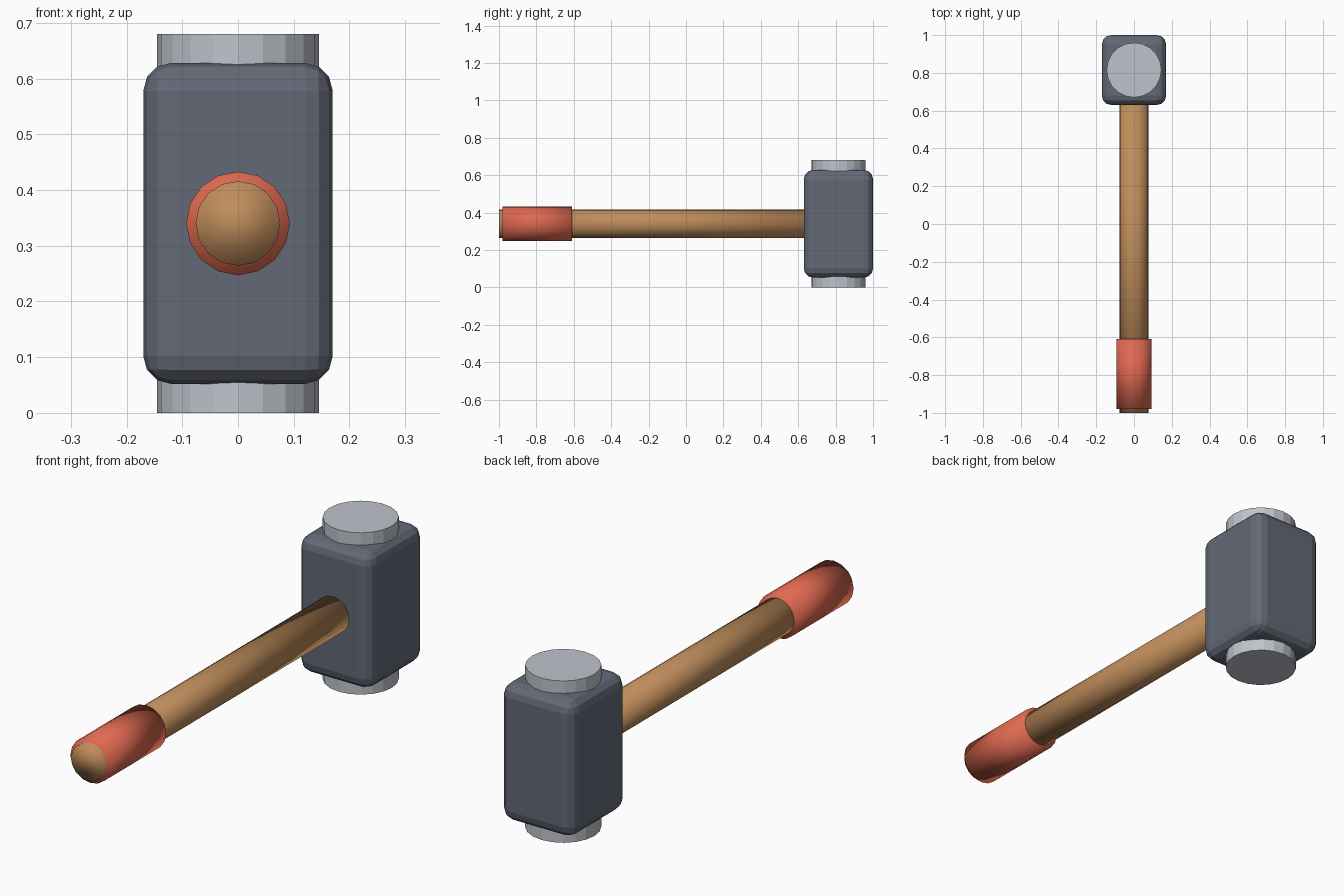
import bpy, bmesh, math
from mathutils import Matrix

if "Cube" in bpy.data.objects:
    bpy.data.objects.remove(bpy.data.objects["Cube"])


def material(name, rgb):
    m = bpy.data.materials.new(name)
    m.diffuse_color = (*rgb, 1)
    m.use_nodes = True
    m.node_tree.nodes["Principled BSDF"].inputs["Base Color"].default_value = m.diffuse_color
    return m


DARK = material("dark steel", (0.125, 0.14, 0.18))
LIGHT = material("light steel", (0.52, 0.55, 0.60))
WOOD = material("wood", (0.52, 0.265, 0.105))
RED = material("red grip", (0.73, 0.14, 0.08))

HEAD_Y = 0.815   # centre of the head along the handle
MID_Z = 0.34     # height of the handle axis


def finish(name, bm, mat, smooth=False):
    me = bpy.data.meshes.new(name)
    bmesh.ops.recalc_face_normals(bm, faces=bm.faces)
    for f in bm.faces:
        f.smooth = smooth
    bm.to_mesh(me)
    bm.free()
    me.materials.append(mat)
    ob = bpy.data.objects.new(name, me)
    bpy.context.collection.objects.link(ob)
    return ob


def cylinder(name, radius, sides, start, end, axis, mat, smooth=False):
    """Cylinder between two positions along the y or z axis of the hammer."""
    mid = (start + end) / 2
    if axis == 'Y':
        mx = Matrix.Translation((0, mid, MID_Z)) @ Matrix.Rotation(math.pi / 2, 4, 'X')
    else:
        mx = Matrix.Translation((0, HEAD_Y, mid))
    bm = bmesh.new()
    bmesh.ops.create_cone(bm, cap_ends=True, segments=sides, radius1=radius,
                          radius2=radius, depth=end - start, matrix=mx)
    return finish(name, bm, mat, smooth)


# Head block with rounded edges
bm = bmesh.new()
bmesh.ops.create_cube(bm, size=1, matrix=Matrix.Translation((0, HEAD_Y, MID_Z))
                      @ Matrix.Diagonal((0.34, 0.37, 0.576, 1)))
bmesh.ops.bevel(bm, geom=bm.edges[:], offset=0.05, segments=3, profile=0.5,
                affect='EDGES')
finish("head", bm, DARK)

# Striking faces
cylinder("lower_striking_face", 0.145, 20, 0.0, 0.06, 'Z', LIGHT)
cylinder("upper_striking_face", 0.145, 20, 0.62, 0.68, 'Z', LIGHT)

# Handle and grip
cylinder("handle", 0.076, 16, -1.0, 0.70, 'Y', WOOD, True)
cylinder("grip", 0.093, 16, -0.98, -0.61, 'Y', RED, True)
